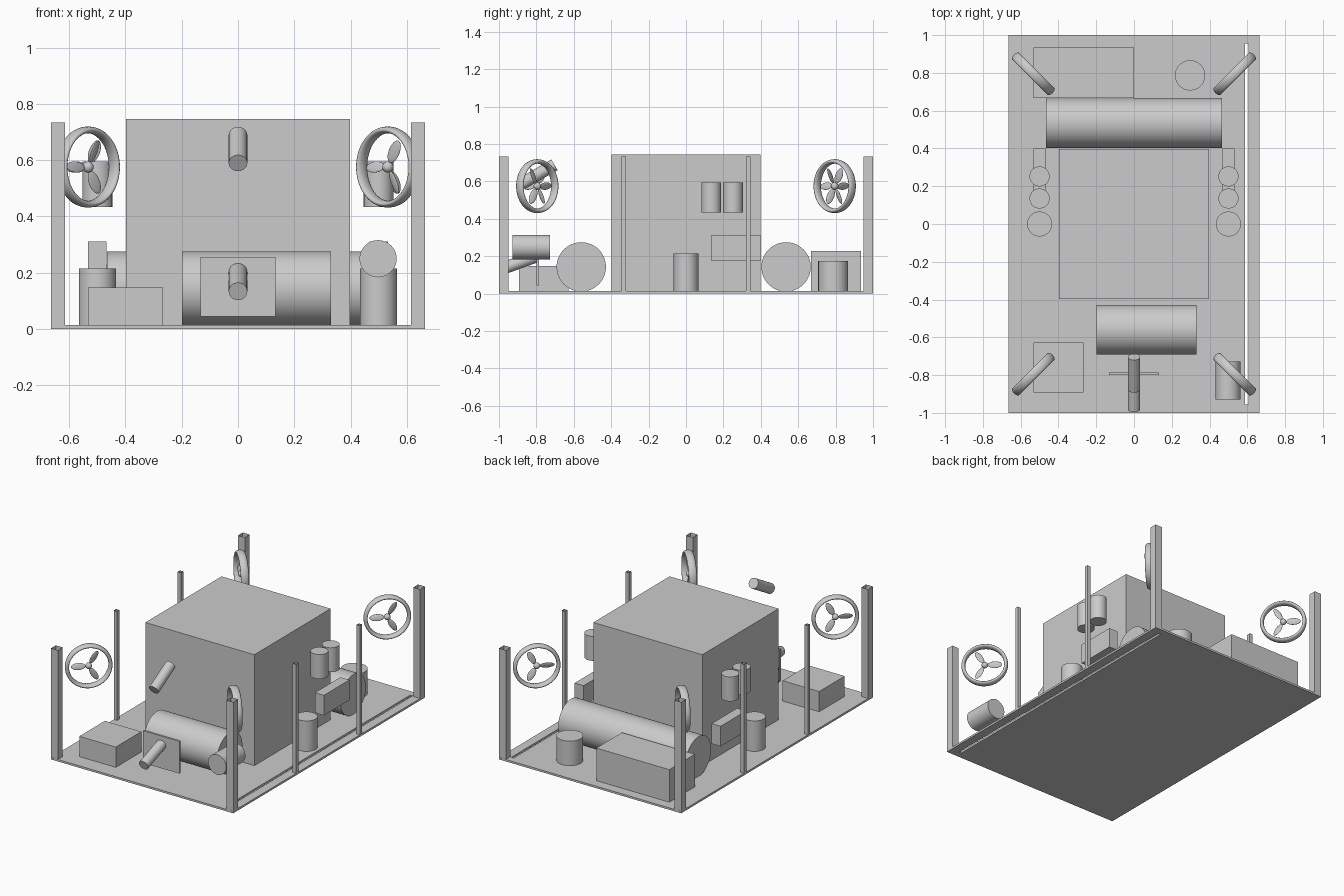
import bpy, bmesh
from math import radians, pi
from mathutils import Matrix

if "Cube" in bpy.data.objects:
    bpy.data.objects.remove(bpy.data.objects["Cube"])

TOP = 0.013  # upper face of the deck


def box(name, x, y, z):
    """Box from (min, max) ranges."""
    bpy.ops.mesh.primitive_cube_add(size=1)
    o = bpy.context.object
    o.name = name
    o.data.transform(Matrix.Diagonal((x[1] - x[0], y[1] - y[0], z[1] - z[0], 1)))
    o.location = [(r[0] + r[1]) / 2 for r in (x, y, z)]
    return o


def cyl(name, r, length, loc, rot=(0, 0, 0)):
    bpy.ops.mesh.primitive_cylinder_add(vertices=48, radius=r, depth=length, location=loc, rotation=rot)
    o = bpy.context.object
    o.name = name
    bpy.ops.object.shade_smooth_by_angle(angle=radians(35))
    return o


def post(name, cx, cy, w, h):
    """Open square tube without end caps."""
    o = box(name, (cx - w / 2, cx + w / 2), (cy - w / 2, cy + w / 2), (0, h))
    bm = bmesh.new()
    bm.from_mesh(o.data)
    bm.normal_update()
    caps = [f for f in bm.faces if abs(f.normal.z) > 0.9]
    bmesh.ops.delete(bm, geom=caps, context='FACES_ONLY')
    bm.to_mesh(o.data)
    bm.free()
    return o


def ellipsoid(name, m):
    bpy.ops.mesh.primitive_uv_sphere_add(segments=24, ring_count=12, radius=1)
    o = bpy.context.object
    o.name = name
    o.data.transform(m)
    bpy.ops.object.shade_smooth()


def fan(name, sx, sy):
    """Rounded duct ring with hub and three blades, turned 45 degrees."""
    base = Matrix.Translation((sx * 0.533, sy * 0.795, 0.575)) @ Matrix.Rotation(sx * sy * pi / 4, 4, 'Z')
    bpy.ops.mesh.primitive_torus_add(major_segments=64, minor_segments=16,
                                     major_radius=0.132, minor_radius=0.012)
    o = bpy.context.object
    o.name = name + "_ring"
    o.data.transform(base @ Matrix.Rotation(pi / 2, 4, 'X') @ Matrix.Diagonal((1, 1, 2.1, 1)))
    bpy.ops.object.shade_smooth()
    ellipsoid(name + "_hub", base @ Matrix.Scale(0.02, 4))
    for i, a in enumerate((60, 180, 300)):
        m = (base @ Matrix.Rotation(-radians(a), 4, 'Y') @ Matrix.Translation((0.063, 0, 0))
             @ Matrix.Rotation(radians(20), 4, 'X') @ Matrix.Diagonal((0.045, 0.005, 0.021, 1)))
        ellipsoid(f"{name}_blade_{i}", m)


# Deck with a long slot on the right side
deck = box("deck", (-0.665, 0.665), (-1, 1), (0, TOP))
cutter = box("slot_cutter", (0.588, 0.606), (-0.955, 0.955), (-0.1, 0.1))
cutter.hide_render = True
cutter.hide_viewport = True
cut = deck.modifiers.new("slot", 'BOOLEAN')
cut.operation = 'DIFFERENCE'
cut.object = cutter

# Main body and equipment blocks
box("main_body", (-0.398, 0.398), (-0.398, 0.398), (TOP, 0.745))
box("front_block", (-0.533, -0.267), (-0.893, -0.627), (TOP, 0.147))
box("rear_block", (-0.533, 0.0), (0.668, 0.935), (TOP, 0.228))
box("front_panel", (-0.133, 0.133), (-0.8, -0.787), (0.043, 0.256))

# Horizontal tanks
cyl("rear_tank", 0.132, 0.931, (0, 0.535, 0.143), (0, pi / 2, 0))
cyl("front_tank", 0.132, 0.531, (0.066, -0.56, 0.143), (0, pi / 2, 0))

# Small canisters
cyl("rear_canister", 0.08, 0.162, (0.297, 0.787, 0.094))
cyl("lamp_canister", 0.066, 0.2, (0.498, -0.828, 0.249), (pi / 2, 0, 0))

# Tilted tubes on the centre line
cyl("upper_tube", 0.033, 0.2, (0, -0.79, 0.639), (-radians(60), 0, 0))
cyl("lower_tube", 0.033, 0.2, (0, -0.89, 0.167), (-radians(70), 0, 0))

for sx, side in ((-1, "left"), (1, "right")):
    # Side canisters and boxes
    cyl(f"{side}_low_canister", 0.066, 0.201, (sx * 0.5, 0, 0.1135))
    for i, y in enumerate((0.135, 0.252)):
        cyl(f"{side}_high_canister_{i}", 0.053, 0.161, (sx * 0.5, y, 0.514))
    box(f"{side}_side_box", sorted((sx * 0.467, sx * 0.533)), (0.134, 0.4), (0.177, 0.31))
    for sy, end in ((-1, "front"), (1, "rear")):
        # Corner and middle posts, corner fans
        post(f"{end}_{side}_corner_post", sx * 0.64, sy * 0.974, 0.05, 0.733)
        post(f"{end}_{side}_thin_post", sx * 0.653, sy * 0.333, 0.024, 0.733)
        fan(f"{end}_{side}_fan", sx, sy)
